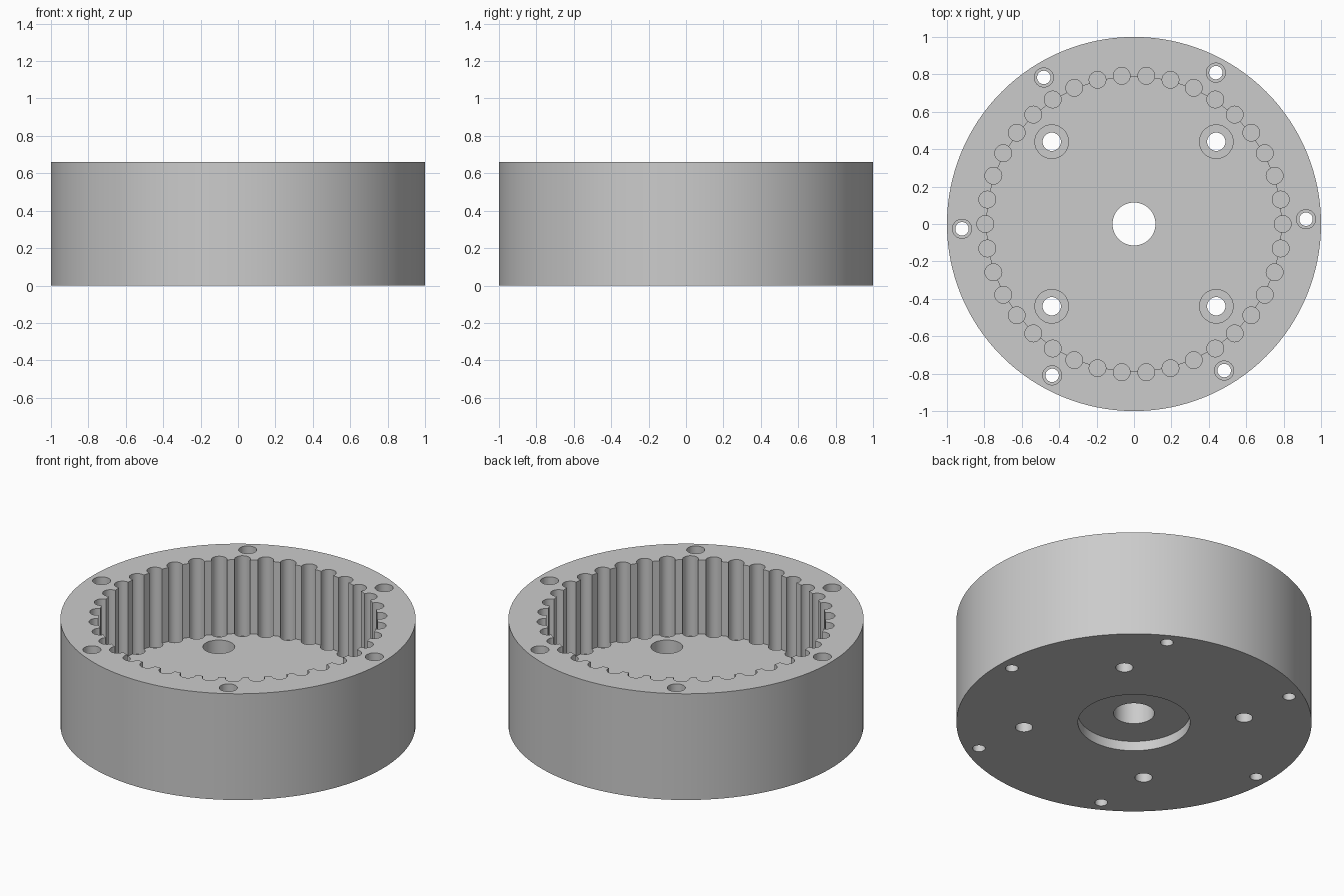
import bpy
import bmesh
from math import cos, sin, radians, tau
from mathutils import Matrix

cube = bpy.data.objects.get("Cube")
if cube:
    bpy.data.objects.remove(cube, do_unlink=True)

HEIGHT = 0.66
FLOOR = 0.2        # top of the bottom plate
ABOVE = 0.8        # cutters run past the top
BELOW = -0.1       # and past the underside


def ring(count, radius, start=0.0):
    """Evenly spaced points on a circle."""
    return [(radius * cos(start + tau * i / count),
             radius * sin(start + tau * i / count)) for i in range(count)]


def add_cylinder(bm, centre, radius, z0, z1, sides):
    x, y = centre
    bmesh.ops.create_cone(
        bm, cap_ends=True, segments=sides, radius1=radius, radius2=radius,
        depth=z1 - z0, matrix=Matrix.Translation((x, y, (z0 + z1) / 2)))


def cylinders(name, specs):
    """One object from (centres, radius, z0, z1, sides) groups."""
    bm = bmesh.new()
    for centres, radius, z0, z1, sides in specs:
        for centre in centres:
            add_cylinder(bm, centre, radius, z0, z1, sides)
    mesh = bpy.data.meshes.new(name)
    bm.to_mesh(mesh)
    bm.free()
    obj = bpy.data.objects.new(name, mesh)
    bpy.context.collection.objects.link(obj)
    return obj


def cut(target, name, specs):
    cutter = cylinders(name, specs)
    cutter.hide_render = True
    mod = target.modifiers.new(name, 'BOOLEAN')
    mod.operation = 'DIFFERENCE'
    mod.solver = 'EXACT'
    mod.object = cutter
    bpy.context.view_layer.objects.active = target
    bpy.ops.object.modifier_apply(modifier=name)
    bpy.data.objects.remove(cutter, do_unlink=True)


# Material
grey = bpy.data.materials.new("plain grey")
grey.use_nodes = True
colour = (0.6, 0.6, 0.6, 1.0)
grey.diffuse_color = colour
grey.node_tree.nodes["Principled BSDF"].inputs["Base Color"].default_value = colour

# Solid drum
centre = [(0, 0)]
housing = cylinders("ring_housing", [(centre, 1.0, 0, HEIGHT, 128)])
housing.data.materials.append(grey)

bolts = ring(4, 0.622, radians(45))
screws = ring(6, 0.92, radians(1.6))
pins = ring(38, 0.795)

# Round cavity above the bottom plate
cut(housing, "cavity", [(centre, 0.787, FLOOR, ABOVE, 152)])

# Pin pockets around the wall, and the bearing recess underneath
cut(housing, "pin_pockets", [
    (pins, 0.045, FLOOR - 0.04, ABOVE, 24),
    (centre, 0.316, BELOW, 0.06, 64),
])

# Through holes: shaft, bolts and rim screws
cut(housing, "through_holes", [
    (centre, 0.115, BELOW, ABOVE, 48),
    (bolts, 0.049, BELOW, ABOVE, 32),
    (screws, 0.036, BELOW, ABOVE, 32),
])

# Wider bores from above for bolt heads and rim inserts
cut(housing, "counterbores", [
    (bolts, 0.09, 0.1, ABOVE, 32),
    (screws, 0.051, HEIGHT - 0.2, ABOVE, 32),
])

# Smooth round walls, crisp rims
bpy.ops.object.select_all(action='DESELECT')
housing.select_set(True)
bpy.context.view_layer.objects.active = housing
bpy.ops.object.shade_smooth_by_angle(angle=radians(30))
